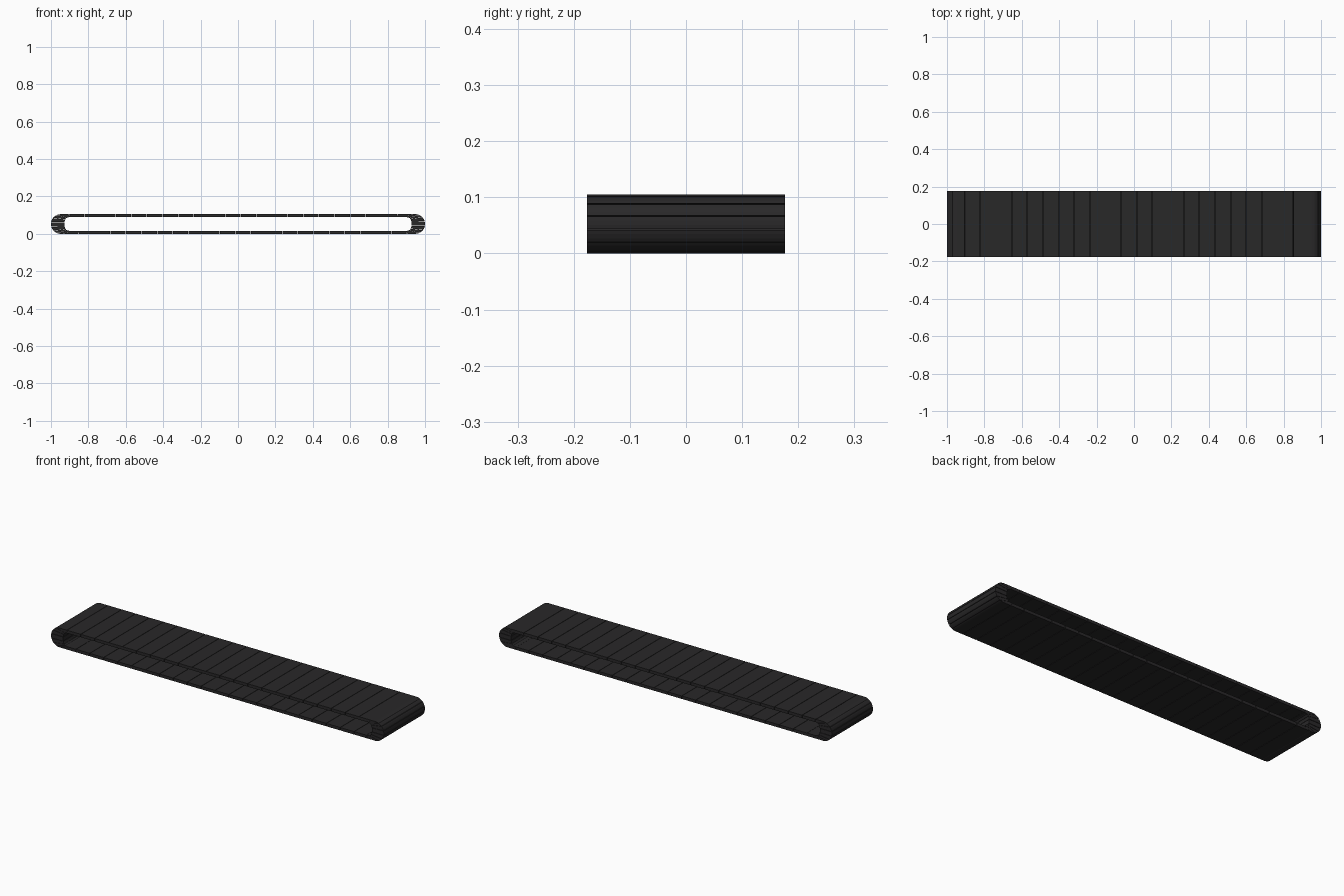
import bpy, bmesh, math

if "Cube" in bpy.data.objects:
    bpy.data.objects.remove(bpy.data.objects["Cube"])

H, R, T = 0.105, 0.0525, 0.016      # loop height, end radius, belt thickness
W, PITCH, GAP = 0.1765, 0.0836, 0.0022
CX, IX = 1 - R, 0.895               # outer end centre, start of inner end curve

mat = bpy.data.materials.new("black_rubber")
mat.diffuse_color = (0.022, 0.021, 0.022, 1)
mat.use_nodes = True
mat.node_tree.nodes["Principled BSDF"].inputs["Base Color"].default_value = mat.diffuse_color


def run(x, top=True):
    """Outer and inner point on a straight run."""
    xi = max(-IX, min(IX, x))
    return ((x, H), (xi, H - T)) if top else ((x, 0), (xi, T))


def end(deg):
    """Outer and inner point on the right-hand turn."""
    a = math.radians(deg)
    c, s = max(0, math.cos(a)), math.sin(a)
    inner = (IX + 0.033 * c ** 0.65,
             R + (R - T) * math.copysign(abs(s) ** 0.8, s))
    return (CX + R * c, R + R * s), inner


def lerp(p, q, t):
    return tuple(a + (b - a) * t for a, b in zip(p, q))


def pull(a, b):
    """Move station a slightly toward b to leave a joint gap."""
    d = max(math.dist(a[0], b[0]), 1e-6)
    t = min(0.4, GAP / 2 / d)
    return lerp(a[0], b[0], t), lerp(a[1], b[1], t)


def slat(name, stations, flip):
    st = list(stations)
    st[0], st[-1] = pull(st[0], st[1]), pull(st[-1], st[-2])
    profile = [s[0] for s in st] + [s[1] for s in reversed(st)]
    if flip:
        profile = [(-x, H - z) for x, z in profile]
    bm = bmesh.new()
    front = [bm.verts.new((x, -W, z)) for x, z in profile]
    back = [bm.verts.new((x, W, z)) for x, z in profile]
    n, m = len(profile), len(st)
    for i in range(n):
        j = (i + 1) % n
        bm.faces.new((front[i], front[j], back[j], back[i]))
    for i in range(m - 1):          # side walls as quads
        k = n - 1 - i
        bm.faces.new((front[i], front[i + 1], front[k - 1], front[k]))
        bm.faces.new((back[i], back[k], back[k - 1], back[i + 1]))
    bmesh.ops.remove_doubles(bm, verts=bm.verts, dist=1e-6)
    bmesh.ops.recalc_face_normals(bm, faces=bm.faces)
    me = bpy.data.meshes.new(name)
    bm.to_mesh(me)
    bm.free()
    me.materials.append(mat)
    ob = bpy.data.objects.new(name, me)
    bpy.context.collection.objects.link(ob)


# Each half is one straight run plus one turn; the second half is rotated 180 degrees
x0 = -0.905
x_end = x0 + 22 * PITCH
turn = [90, 67, 43, 16, -11, -38, -65, -90]
for flip in (False, True):
    side = "lower" if flip else "upper"
    for i in range(22):
        a, b = x0 + i * PITCH, x0 + (i + 1) * PITCH
        slat(f"{side}_slat_{i}", [run(a), run(b)], flip)
    for i, (a, b) in enumerate(zip(turn, turn[1:])):
        st = [end(a + (b - a) * k / 3) for k in range(4)]
        if i == 0:
            st.insert(0, run(x_end))
        if i == len(turn) - 2:
            st.append(run(-x0, False))
        slat(f"{side}_turn_slat_{i}", st, flip)
